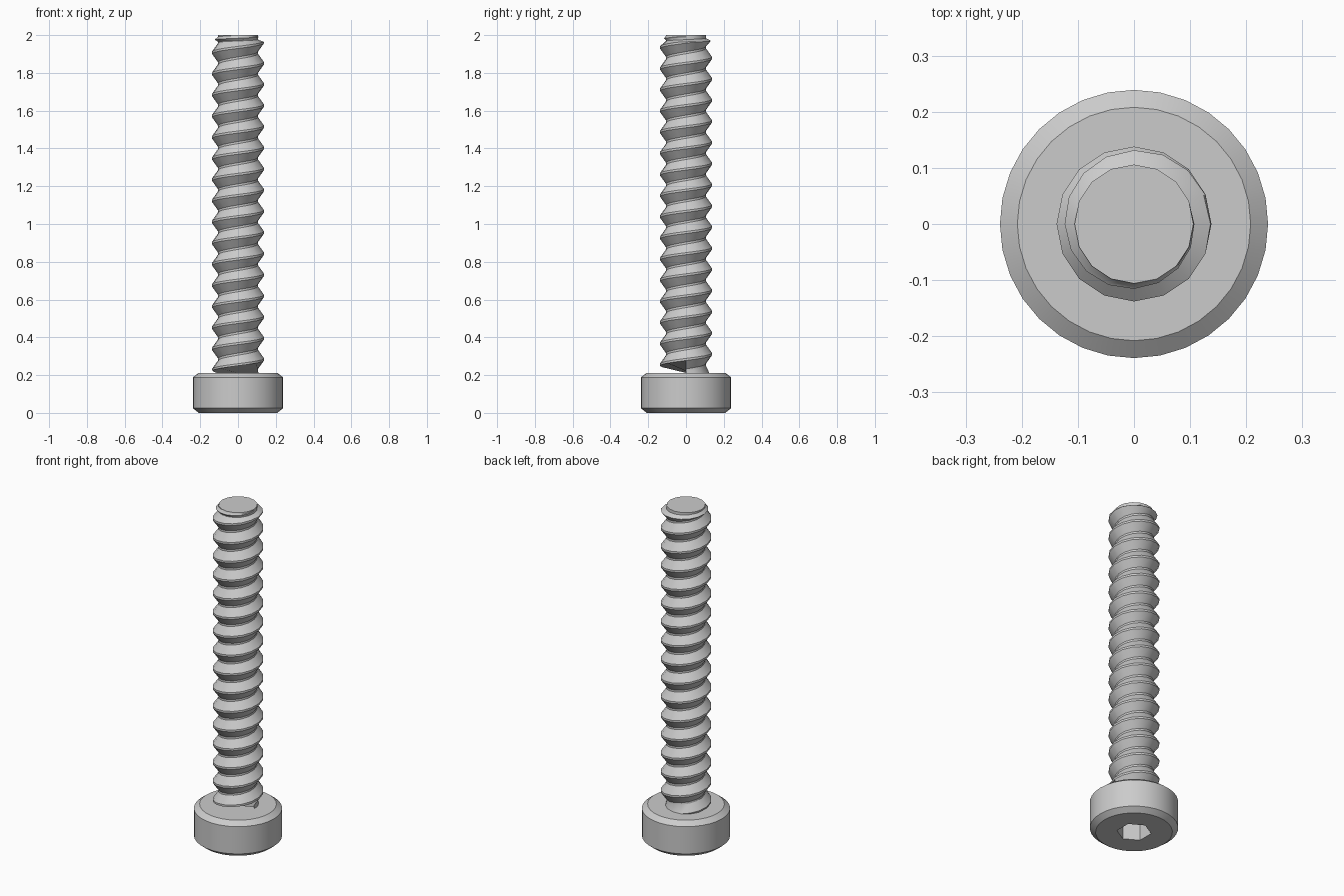
import bpy, bmesh, math

cube = bpy.data.objects.get("Cube")
if cube:
    bpy.data.objects.remove(cube, do_unlink=True)

steel = bpy.data.materials.new("grey_steel")
steel.use_nodes = True
colour = (0.6, 0.6, 0.6, 1)
steel.diffuse_color = colour
steel.node_tree.nodes["Principled BSDF"].inputs["Base Color"].default_value = colour


def make_object(name, bm):
    bmesh.ops.recalc_face_normals(bm, faces=bm.faces)
    mesh = bpy.data.meshes.new(name)
    bm.to_mesh(mesh)
    bm.free()
    mesh.materials.append(steel)
    obj = bpy.data.objects.new(name, mesh)
    bpy.context.collection.objects.link(obj)
    return obj


def select_only(obj):
    bpy.ops.object.select_all(action="DESELECT")
    obj.select_set(True)
    bpy.context.view_layer.objects.active = obj


def lathe(name, profile, sides, start=0.0):
    """Closed solid from (radius, height) rings."""
    bm = bmesh.new()
    angles = [start + math.tau * i / sides for i in range(sides)]
    rings = [[bm.verts.new((r * math.cos(a), r * math.sin(a), z)) for a in angles]
             for r, z in profile]
    for low, high in zip(rings, rings[1:]):
        for i in range(sides):
            j = (i + 1) % sides
            bm.faces.new((low[i], low[j], high[j], high[i]))
    bm.faces.new(rings[0])
    bm.faces.new(rings[-1])
    return make_object(name, bm)


# Cylindrical head with chamfered rims and a hexagonal socket underneath
HEAD_TOP = 0.212
head = lathe("head", [(0.208, 0), (0.239, 0.025), (0.239, 0.188), (0.208, HEAD_TOP)], 32)
cutter = lathe("socket_cutter", [(0.094, -0.05), (0.094, 0.12)], 6, math.radians(30))
cutter.hide_render = True
socket = head.modifiers.new("socket", "BOOLEAN")
socket.operation = "DIFFERENCE"
socket.solver = "EXACT"
socket.object = cutter
select_only(head)
bpy.ops.object.modifier_apply(modifier="socket")
bpy.data.objects.remove(cutter, do_unlink=True)

# Threaded shank: one helical strip whose crest fades out at both ends
SIDES, PITCH, ROOT, DEPTH, TOP = 16, 0.112, 0.106, 0.032, 2.0
LAST_CREST = 1.963
PROFILE = [(-0.05, 1), (0.05, 1), (0.45, 0), (0.55, 0)]   # (part of a turn, crest amount)
TURNS = 20


def clamp(v):
    return max(0.0, min(1.0, v))


def thread_point(row, col):
    turn, k = divmod(row, len(PROFILE))
    offset, crest = PROFILE[k]
    z = LAST_CREST + PITCH * (turn - TURNS + 4 + offset + col / SIDES)
    fade = clamp((LAST_CREST + PITCH - z) / PITCH) * clamp((z - 0.16) / 0.07)
    r = ROOT + DEPTH * crest * fade
    if z > LAST_CREST:                       # squeeze the run-out below the tip
        z = LAST_CREST + (z - LAST_CREST) * 0.26
    z = max(HEAD_TOP - 0.02, min(TOP, z))
    a = math.tau * col / SIDES
    return r * math.cos(a), r * math.sin(a), z


bm = bmesh.new()
rows = TURNS * len(PROFILE)
grid = [[bm.verts.new(thread_point(r, c)) for c in range(SIDES + 1)] for r in range(rows)]
for r in range(rows - 1):
    for c in range(SIDES):
        bm.faces.new((grid[r][c], grid[r][c + 1], grid[r + 1][c + 1], grid[r + 1][c]))
bmesh.ops.remove_doubles(bm, verts=bm.verts, dist=0.0002)
bmesh.ops.dissolve_degenerate(bm, edges=bm.edges, dist=0.0002)
rims = [e for e in bm.edges if e.is_boundary]
bmesh.ops.holes_fill(bm, edges=rims, sides=0)
shank = make_object("threaded_shank", bm)

for obj in (head, shank):
    select_only(obj)
    bpy.ops.object.shade_smooth_by_angle(angle=math.radians(28))
